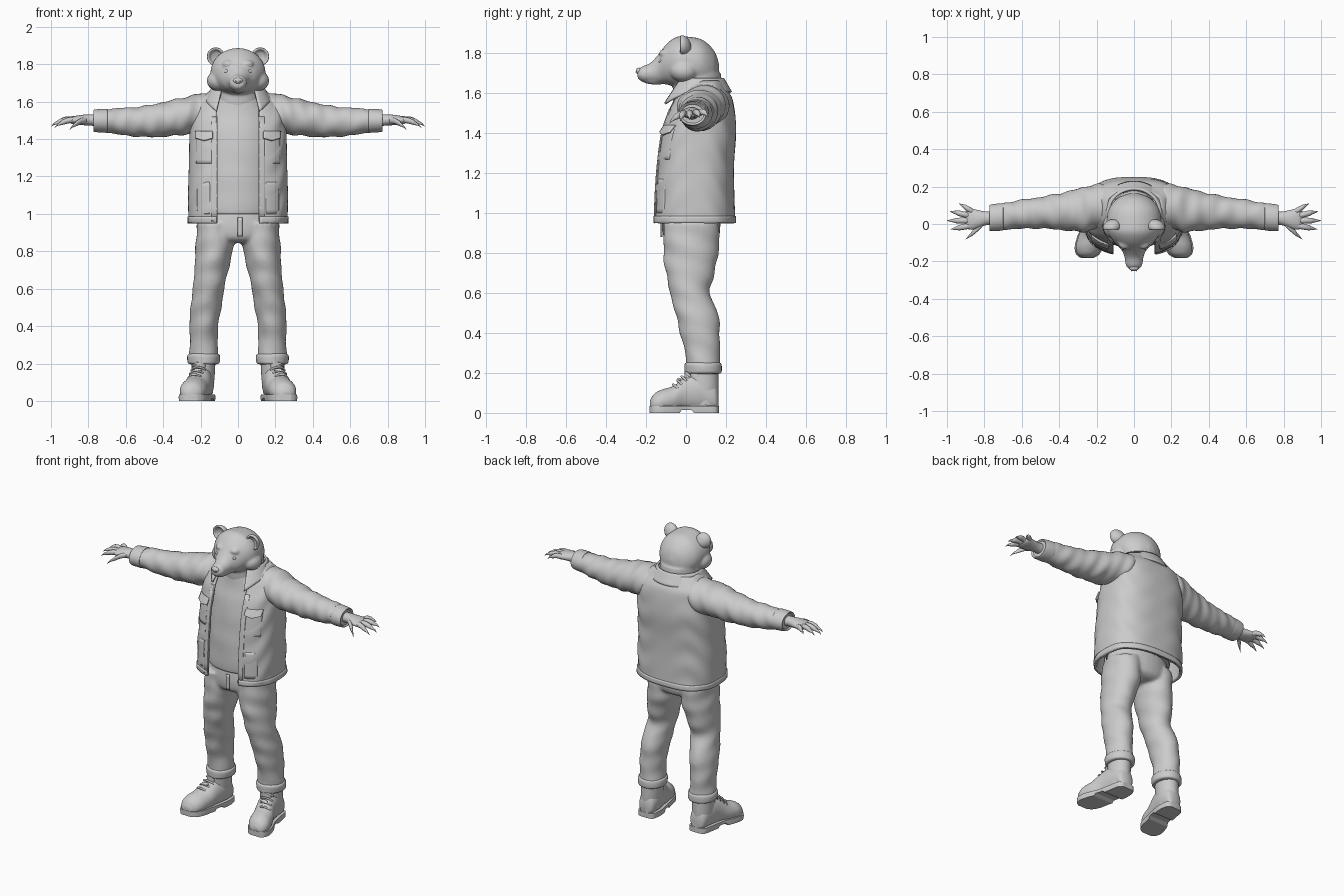
import bpy, bmesh
from math import sin, cos, pi, sqrt, asin, copysign

if "Cube" in bpy.data.objects:
    bpy.data.objects.remove(bpy.data.objects["Cube"])

grey = bpy.data.materials.new("plain grey")
grey.use_nodes = True
grey.diffuse_color = (0.6, 0.6, 0.6, 1)
grey.node_tree.nodes["Principled BSDF"].inputs["Base Color"].default_value = (0.6, 0.6, 0.6, 1)


def build(name, verts, faces, mirror=False, sharp=0.9):
    """Mesh object from points and faces, optionally with a copy across x."""
    if mirror:
        n = len(verts)
        verts = verts + [(-x, y, z) for x, y, z in verts]
        faces = faces + [[i + n for i in reversed(f)] for f in faces]
    mesh = bpy.data.meshes.new(name)
    mesh.from_pydata(verts, [], faces)
    bm = bmesh.new()
    bm.from_mesh(mesh)
    bmesh.ops.recalc_face_normals(bm, faces=bm.faces)
    bm.to_mesh(mesh)
    bm.free()
    mesh.materials.append(grey)
    ob = bpy.data.objects.new(name, mesh)
    bpy.context.collection.objects.link(ob)
    bpy.ops.object.select_all(action='DESELECT')
    bpy.context.view_layer.objects.active = ob
    ob.select_set(True)
    bpy.ops.object.shade_smooth_by_angle(angle=sharp)
    return ob


def at(keys, u):
    """Smooth interpolation through a list of key tuples."""
    i = min(int(u), len(keys) - 2)
    f = u - i
    p = [keys[max(0, min(len(keys) - 1, i + k))] for k in (-1, 0, 1, 2)]
    return [b + f * (c - a + f * (2*a - 5*b + 4*c - d + f * (3*b - a - 3*c + d))) / 2
            for a, b, c, d in zip(*p)]


def loft(name, axis, keys, mirror=False, seg=32, sub=6, lo=-9, hi=9, fold=0, freq=60):
    """Elliptical tube; keys are (position on axis, centre a, centre b, radius a, radius b)."""
    rows = (len(keys) - 1) * sub + 1
    verts = []
    for r in range(rows):
        t, a, b, ra, rb = at(keys, r / sub)
        for s in range(seg):
            w = 2 * pi * s / seg
            k = 1 + fold * (sin(freq * t + 2 * sin(w)) + sin(freq * t * .6 + 3 * w)) / 2
            p, q = a + max(ra, .001) * k * cos(w), b + max(rb, .001) * k * sin(w)
            x, y, z = {'x': (t, p, q), 'y': (p, t, q), 'z': (p, q, t)}[axis]
            verts.append((x, y, max(lo, min(hi, z))))
    faces = [[r * seg + s, r * seg + (s + 1) % seg, (r + 1) * seg + (s + 1) % seg, (r + 1) * seg + s]
             for r in range(rows - 1) for s in range(seg)]
    faces += [list(range(seg)), list(range((rows - 1) * seg, rows * seg))]
    return build(name, verts, faces, mirror)


def ball(name, c, r, mirror=False):
    keys = [(c[2] - r[2] * cos(pi * i / 8), c[0], c[1], r[0] * sin(pi * i / 8), r[1] * sin(pi * i / 8))
            for i in range(9)]
    return loft(name, 'z', keys, mirror, 20, 2)


def grid(name, fn, nu, nv, thick, mirror=False):
    """Thick sheet from a surface function of u and v."""
    verts = [fn(i / nu, j / nv) for i in range(nu + 1) for j in range(nv + 1)]
    m = nv + 1
    faces = [[i * m + j, i * m + j + 1, (i + 1) * m + j + 1, (i + 1) * m + j]
             for i in range(nu) for j in range(nv)]
    ob = build(name, verts, faces, mirror)
    mod = ob.modifiers.new("thickness", 'SOLIDIFY')
    mod.thickness, mod.offset = thick, 0
    return ob


def fuse(name, parts, voxel, rounds):
    """Merge overlapping parts into one soft skin."""
    bpy.ops.object.select_all(action='DESELECT')
    for p in parts:
        p.select_set(True)
    bpy.context.view_layer.objects.active = parts[0]
    bpy.ops.object.join()
    ob = parts[0]
    ob.name = name
    mod = ob.modifiers.new("skin", 'REMESH')
    mod.mode, mod.voxel_size, mod.use_smooth_shade = 'VOXEL', voxel, True
    mod = ob.modifiers.new("soften", 'SMOOTH')
    mod.factor, mod.iterations = .5, rounds


# Head: skull with muzzle, cheeks, brow and neck
head = loft("head", 'y', [(.165, 0, 1.72, .02, .03), (.14, 0, 1.725, .085, .09), (.08, 0, 1.745, .135, .125),
                          (0, 0, 1.755, .147, .13), (-.05, 0, 1.757, .138, .125), (-.1, 0, 1.745, .105, .1),
                          (-.14, 0, 1.72, .066, .073), (-.18, 0, 1.702, .05, .05),
                          (-.22, 0, 1.697, .044, .038), (-.243, 0, 1.697, .026, .02)])
neck = loft("neck", 'z', [(1.5, 0, .07, .13, .12), (1.6, 0, .06, .125, .125), (1.7, 0, .055, .125, .12)])
cheeks = ball("cheeks", (.105, -.01, 1.712), (.062, .07, .055), True)
brows = ball("brows", (.05, -.105, 1.8), (.034, .03, .022), True)
jaw = ball("jaw", (0, -.15, 1.664), (.036, .07, .02))
fuse("head", [head, neck, cheeks, brows, jaw], .007, 5)
ball("nose", (0, -.236, 1.712), (.026, .015, .017))
ball("eyes", (.06, -.127, 1.762), (.013, .01, .01), True)
ball("nostrils", (.012, -.249, 1.708), (.005, .004, .004), True)
loft("ears", 'y', [(.025, .108, 1.83, .015, .015), (.012, .112, 1.836, .036, .036), (-.008, .117, 1.84, .047, .048),
                   (-.026, .12, 1.842, .046, .047), (-.028, .12, 1.842, .037, .038),
                   (-.01, .115, 1.838, .028, .03), (0, .112, 1.835, .01, .01)], True, 24)

# Shirt
loft("shirt", 'z', [(1.0, 0, .035, .2, .158), (1.02, 0, .035, .212, .168), (1.2, 0, .045, .21, .172),
                    (1.4, 0, .06, .21, .165), (1.52, 0, .07, .19, .145), (1.6, 0, .065, .14, .125),
                    (1.625, 0, .06, .125, .12)], fold=.012, freq=45)

# Jacket body, open at the front
BODY = [(.95, .04, .258, .2), (1.1, .04, .26, .195), (1.25, .045, .256, .189), (1.4, .06, .253, .184),
        (1.5, .073, .248, .166), (1.58, .085, .225, .138), (1.63, .09, .178, .1), (1.66, .09, .14, .088)]
BOX = .75


def body(z):
    i = max(k for k in range(len(BODY) - 1) if BODY[k][0] <= z or k == 0)
    return at(BODY, i + (z - BODY[i][0]) / (BODY[i + 1][0] - BODY[i][0]))[1:]


def spow(v):
    return copysign(abs(v) ** BOX, v)


def around(z, u, off=0, gap=.112):
    cy, rx, ry = body(z)
    start = asin(min(.93, gap / rx) ** (1 / BOX))
    t = start + u * (2 * pi - 2 * start)
    off += .003 * sin(38 * z + 3 * sin(3 * t)) * sin(t * 2)
    return ((rx + off) * spow(sin(t)), cy - (ry + off) * spow(cos(t)), z)


def front(x, z, off):
    cy, rx, ry = body(z)
    s = min(1, x / (rx + off)) ** (1 / BOX)
    return (x, cy - (ry + off) * sqrt(1 - s * s) ** BOX, z)


def patch(name, x0, x1, z0, z1, off, flare=0, point=0):
    def fn(u, v):
        z = z1 + (z0 - z1) * v - point * v * (1 - abs(2 * u - 1))
        return front(x0 + (x1 - x0) * u, z, off + flare * v)
    grid(name, fn, 10, 8, .009, True)


grid("jacket", lambda u, v: around(.95 + .71 * v, u), 80, 48, .014)
grid("jacket_hem", lambda u, v: around(.95 + .035 * v, u, .006), 80, 3, .01)
patch("front_plackets", .11, .14, .96, 1.52, .005)
patch("chest_pockets", .14, .222, 1.27, 1.42, .004)
patch("pocket_flaps", .135, .227, 1.405, 1.44, .008, .012, .014)
patch("side_pockets", .15, .215, 1.0, 1.17, .004)


# Folded collar with points hanging at the front
def collar(u, v):
    t = .72 + u * (2 * pi - 1.44)
    c = max(0, cos(t))
    r = .135 + .04 * v
    return (r * sin(t), .06 - (r - .01) * cos(t) - .055 * c * v, 1.675 - .07 * v - c * c * (.03 + .07 * v))


grid("collar", collar, 48, 6, .012)

# Sleeves with cuffs
loft("sleeves", 'x', [(.1, .1, 1.55, .1, .09), (.2, .095, 1.54, .118, .103), (.28, .075, 1.525, .118, .1),
                      (.38, .068, 1.508, .1, .094), (.5, .06, 1.494, .084, .083), (.62, .05, 1.494, .076, .072),
                      (.72, .038, 1.498, .069, .06), (.765, .033, 1.498, .066, .056)],
     True, sub=12, fold=.045, freq=75)
loft("cuffs", 'x', [(.7, .038, 1.498, .068, .06), (.705, .038, 1.498, .073, .064), (.765, .033, 1.498, .071, .06),
                    (.77, .033, 1.498, .062, .052), (.755, .033, 1.498, .05, .04)], True)

# Hands with clawed fingers
loft("palms", 'x', [(.74, .032, 1.5, .036, .032), (.79, .03, 1.502, .036, .03), (.84, .026, 1.502, .05, .027),
                    (.88, .026, 1.5, .056, .021), (.9, .026, 1.498, .04, .012)], True)
FINGERS = [(.86, .065, .935, .108, 1.485), (.88, .045, .985, .068, 1.478),
           (.88, .018, 1.0, .018, 1.468), (.87, -.008, .98, -.028, 1.462), (.81, .0, .9, -.082, 1.45)]
for i, (x, y, tx, ty, tz) in enumerate(FINGERS):
    def mix(f, lift, r):
        return (x + (tx - x) * f, y + (ty - y) * f, 1.5 + (tz - 1.5) * f + lift, r, r)
    loft("thumbs" if i == 4 else f"fingers_{i + 1}", 'x',
         [mix(0, 0, .016), mix(.3, .012, .016), mix(.6, .013, .014), mix(.7, .011, .01),
          mix(.85, .009, .006), mix(1, 0, .001)], True, 12, 4)

# Trousers: hips fused with both legs
hips = loft("trousers", 'z', [(1.01, 0, .03, .2, .14), (.93, 0, .027, .216, .145), (.87, 0, .027, .2, .135),
                              (.845, 0, .03, .12, .1)])
legs = loft("legs", 'z', [(.95, .115, .027, .105, .138), (.8, .128, .025, .1, .138), (.68, .146, .02, .089, .117),
                          (.6, .157, .02, .084, .1), (.5, .172, .053, .083, .107), (.4, .182, .07, .077, .1),
                          (.3, .183, .083, .075, .087), (.22, .182, .085, .08, .087)],
            True, sub=10, fold=.035, freq=55)
fuse("trousers", [hips, legs], .01, 4)
loft("trouser_turnups", 'z', [(.255, .183, .085, .07, .08), (.245, .183, .085, .085, .092), (.22, .183, .085, .087, .094),
                              (.2, .183, .085, .082, .09), (.195, .183, .085, .06, .07)], True, fold=.02)
grid("fly", lambda u, v: (.022 * u, -.121 - .003 * sin(pi * u), .88 + .1 * v), 4, 6, .008)

# Boots: shaft, foot, sole, tongue and laces
loft("boot_shafts", 'z', [(.04, .19, .09, .055, .07), (.12, .188, .085, .062, .078), (.2, .185, .082, .064, .08),
                          (.235, .185, .082, .066, .082)], True)
FOOT = [(.163, .185, .06, .028, .045), (.145, .187, .075, .052, .075), (.08, .19, .1, .063, .1),
        (0, .205, .09, .064, .092), (-.06, .225, .066, .07, .07), (-.12, .24, .055, .071, .062),
        (-.16, .247, .045, .056, .05), (-.18, .25, .04, .028, .022)]
loft("boot_feet", 'y', FOOT, True, lo=.03)
sole = loft("boot_soles", 'y', [(y * 1.01, x, .02, r + .006, .15) for y, x, z, r, q in FOOT], True, lo=0, hi=.034)
for v in sole.data.vertices:
    if v.co.z < .01 and -.03 < v.co.y < .04:
        v.co.z = .014
loft("boot_tongues", 'z', [(.11, .212, -.015, .03, .03), (.16, .205, .012, .03, .025), (.205, .2, .01, .03, .018)], True)
for i in range(4):
    y, z, c = -.058 + .021 * i, .133 + .02 * i, .225 - .008 * i
    loft(f"laces_{i + 1}", 'x', [(c - .045, y + .02, z - .018, .005, .005), (c - .02, y, z + .002, .006, .006),
                                 (c + .02, y - .004, z + .008, .006, .006), (c + .045, y + .016, z - .01, .005, .005)],
         True, 8, 4)
ball("lace_bows", (.215, -.035, .165), (.024, .012, .009), True)
